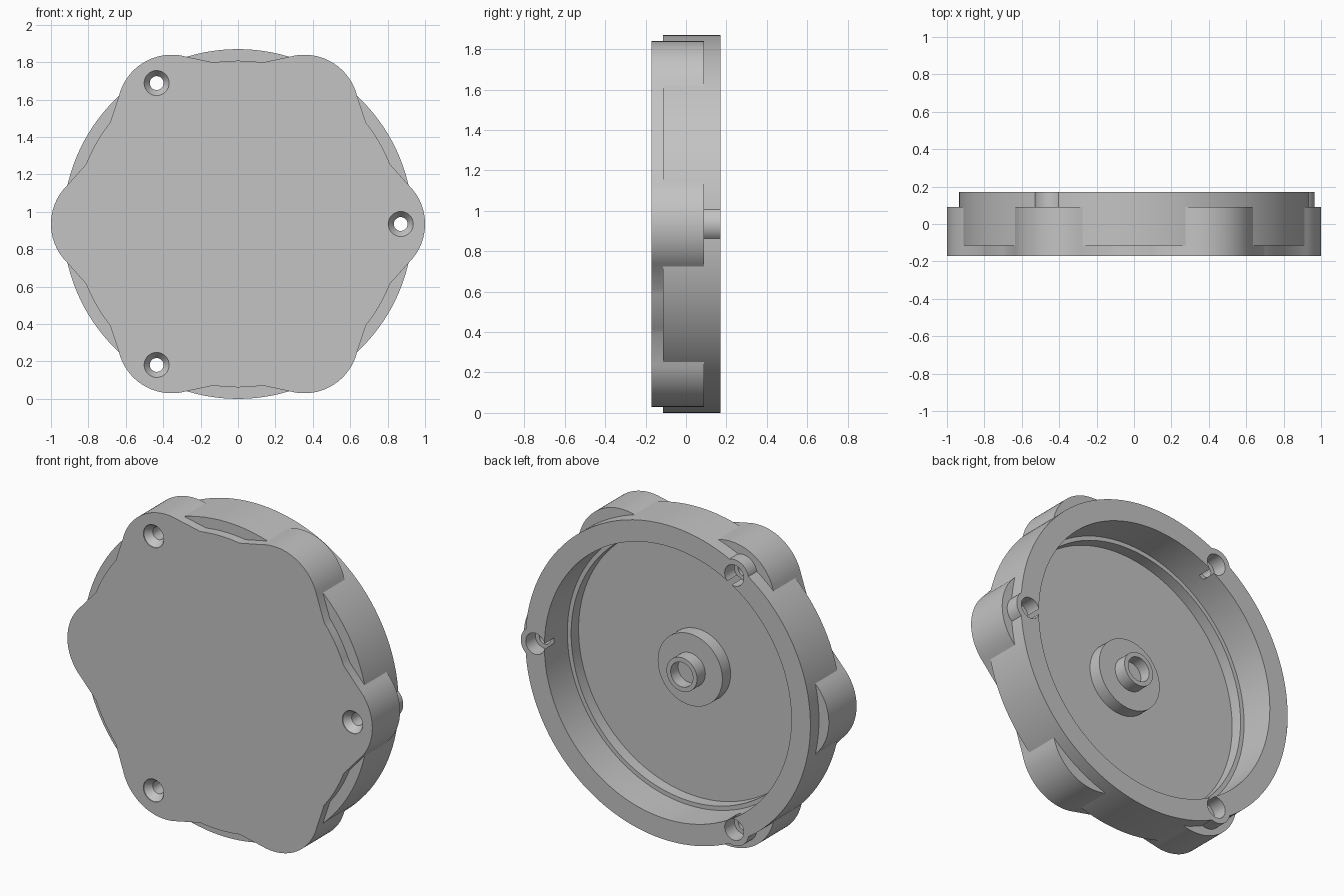
import bpy, bmesh, math

if "Cube" in bpy.data.objects:
    bpy.data.objects.remove(bpy.data.objects["Cube"])

CZ = 0.935  # height of the housing axis

grey = bpy.data.materials.new("plain_grey")
grey.diffuse_color = (0.55, 0.55, 0.55, 1)
grey.use_nodes = True
grey.node_tree.nodes["Principled BSDF"].inputs["Base Color"].default_value = grey.diffuse_color


def circle(r, n=128, cx=0.0, cz=0.0):
    return [(cx + r * math.cos(2 * math.pi * i / n),
             cz + r * math.sin(2 * math.pi * i / n)) for i in range(n)]


def solid(name, sections):
    """Closed solid from (y, xz outline) sections, along the y axis."""
    bm = bmesh.new()
    loops = [[bm.verts.new((x, y, z + CZ)) for x, z in pts] for y, pts in sections]
    n = len(loops[0])
    for a, b in zip(loops, loops[1:]):
        for i in range(n):
            j = (i + 1) % n
            bm.faces.new((a[i], a[j], b[j], b[i]))
    bm.faces.new(loops[0])
    bm.faces.new(loops[-1])
    bmesh.ops.recalc_face_normals(bm, faces=bm.faces)
    me = bpy.data.meshes.new(name)
    bm.to_mesh(me)
    bm.free()
    me.materials.append(grey)
    ob = bpy.data.objects.new(name, me)
    bpy.context.collection.objects.link(ob)
    return ob


def combine(target, other, operation):
    """Apply a boolean and drop the helper."""
    mod = target.modifiers.new("bool", 'BOOLEAN')
    mod.operation = operation
    mod.solver = 'EXACT'
    mod.object = other
    bpy.context.view_layer.objects.active = target
    bpy.ops.object.modifier_apply(modifier=mod.name)
    bpy.data.objects.remove(other)


def lobed_outline():
    """Six rounded lobes joined by straight flanks and shallow valley arcs."""
    pts = []
    R = 0.29
    for k in range(6):
        base = math.radians(60 * k)
        lobe = []
        for i in range(-12, 13):
            t = math.radians(45) * i / 12
            lobe.append((1 - R + R * math.cos(t), R * math.sin(t)))
        for i in range(9):  # valley arc
            t = math.radians(21.5 + 17 * i / 8)
            lobe.append((0.873 * math.cos(t), 0.873 * math.sin(t)))
        c, s = math.cos(base), math.sin(base)
        pts += [(x * c - z * s, x * s + z * c) for x, z in lobe]
    return pts


# Round drum and lobed front cover
outline = lobed_outline()
housing = solid("housing", [(-0.17, outline), (0.09, outline)])
combine(housing, solid("drum", [(-0.115, circle(0.935)), (0.17, circle(0.935))]), 'UNION')

# Screw bosses on the rear rim
holes = [(0.87 * math.cos(math.radians(a)), 0.87 * math.sin(math.radians(a)))
         for a in (0, 120, 240)]
for x, z in holes:
    ring = circle(0.095, 48, x, z)
    combine(housing, solid("boss", [(0.0, ring), (0.17, ring)]), 'UNION')

# Stepped cavity open at the rear
combine(housing, solid("cavity", [(-0.115, circle(0.785)), (-0.045, circle(0.785)),
                                  (-0.045, circle(0.81)), (0.3, circle(0.81))]), 'DIFFERENCE')

# Countersunk screw holes with a wider rear counterbore
for x, z in holes:
    prof = [(-0.21, 0.067), (-0.165, 0.067), (-0.125, 0.037), (0.08, 0.037),
            (0.08, 0.0625), (0.25, 0.0625)]
    combine(housing, solid("screw_hole", [(y, circle(r, 32, x, z)) for y, r in prof]),
            'DIFFERENCE')

# Central hub with hollow spigot
hub_prof = [(-0.13, 0.212), (-0.038, 0.212), (-0.038, 0.1), (0.04, 0.1),
            (0.04, 0.073), (-0.03, 0.073)]
combine(housing, solid("hub", [(y, circle(r, 64)) for y, r in hub_prof]), 'UNION')

# Smooth shading with crisp edges
bpy.ops.object.select_all(action='DESELECT')
housing.select_set(True)
bpy.context.view_layer.objects.active = housing
bpy.ops.object.shade_smooth_by_angle(angle=math.radians(25))
